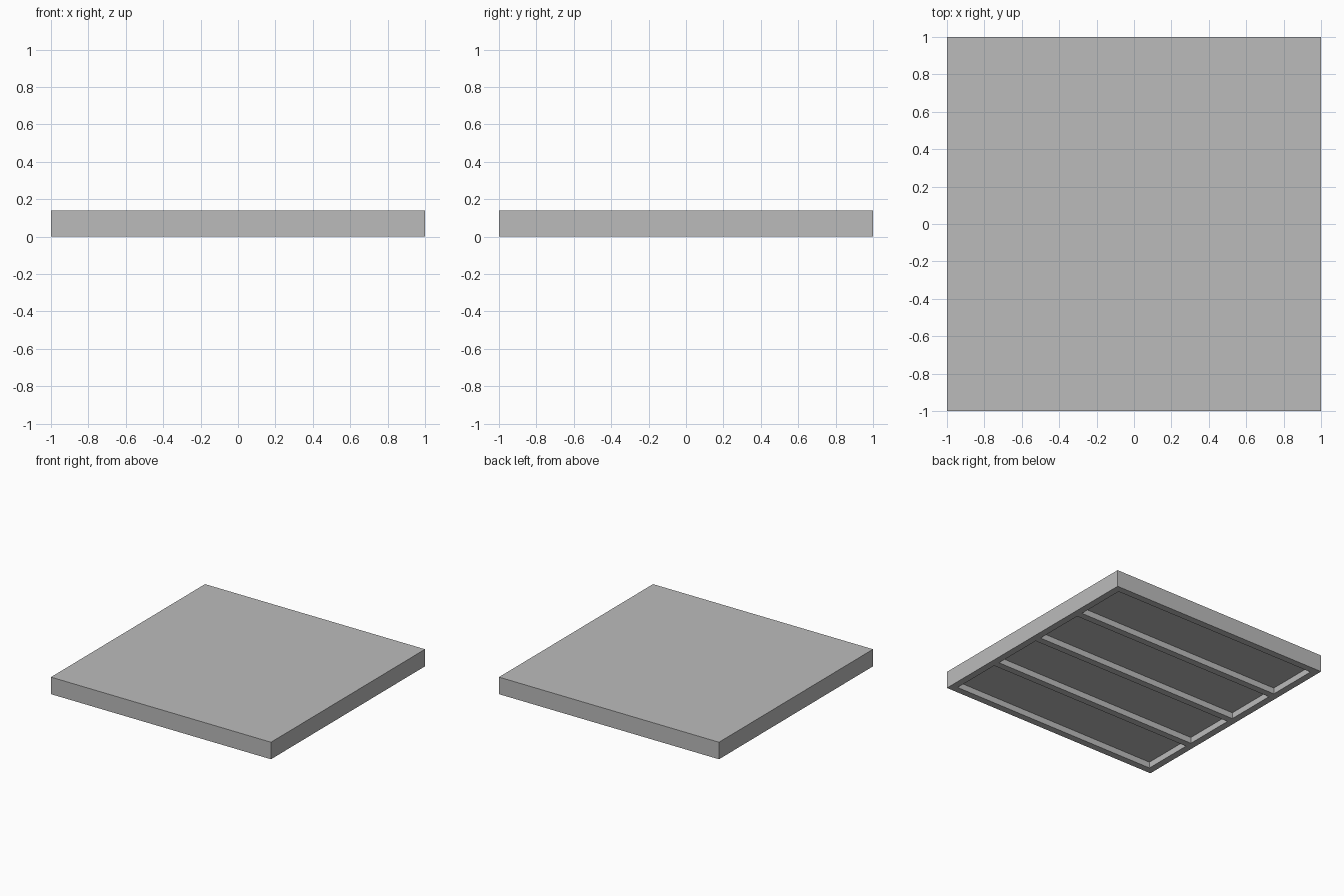
import bpy
import bmesh

cube = bpy.data.objects.get("Cube")
if cube:
    bpy.data.objects.remove(cube, do_unlink=True)

HEIGHT = 0.14      # slab thickness
WALL = 0.057       # rim and rib thickness
DEPTH = 0.05       # pocket depth
POCKETS = 4

# Plain grey material
grey = bpy.data.materials.new("grey")
grey.use_nodes = True
colour = (0.5, 0.5, 0.5, 1)
grey.diffuse_color = colour
grey.node_tree.nodes["Principled BSDF"].inputs["Base Color"].default_value = colour

# Underside grid lines: rim and ribs alternate with pockets along y
width = (2 - WALL * (POCKETS + 1)) / POCKETS
ys = [-1]
for i in range(POCKETS):
    start = -1 + WALL + i * (width + WALL)
    ys += [start, start + width]
ys.append(1)
xs = [-1, -1 + WALL, 1 - WALL, 1]

bm = bmesh.new()
grid = [[bm.verts.new((x, y, 0)) for x in xs] for y in ys]
pockets = []
for j in range(len(ys) - 1):
    for i in range(len(xs) - 1):
        face = bm.faces.new((grid[j][i], grid[j + 1][i],
                             grid[j + 1][i + 1], grid[j][i + 1]))
        if i == 1 and j % 2 == 1:
            pockets.append(face)

# Sides and top: extrude the outline upward and cap it
rim = [e for e in bm.edges if e.is_boundary]
raised = bmesh.ops.extrude_edge_only(bm, edges=rim)["geom"]
bmesh.ops.translate(bm, vec=(0, 0, HEIGHT),
                    verts=[g for g in raised if isinstance(g, bmesh.types.BMVert)])
bmesh.ops.contextual_create(
    bm, geom=[g for g in raised if isinstance(g, bmesh.types.BMEdge)])

# Recess the pockets into the underside
for face in pockets:
    floor = bmesh.ops.extrude_discrete_faces(bm, faces=[face])["faces"][0]
    bmesh.ops.translate(bm, vec=(0, 0, DEPTH), verts=floor.verts)

bmesh.ops.dissolve_limit(bm, angle_limit=0.01, verts=bm.verts, edges=bm.edges)
bmesh.ops.recalc_face_normals(bm, faces=bm.faces)

mesh = bpy.data.meshes.new("ribbed_slab")
bm.to_mesh(mesh)
bm.free()
mesh.materials.append(grey)
bpy.context.collection.objects.link(bpy.data.objects.new("ribbed_slab", mesh))
